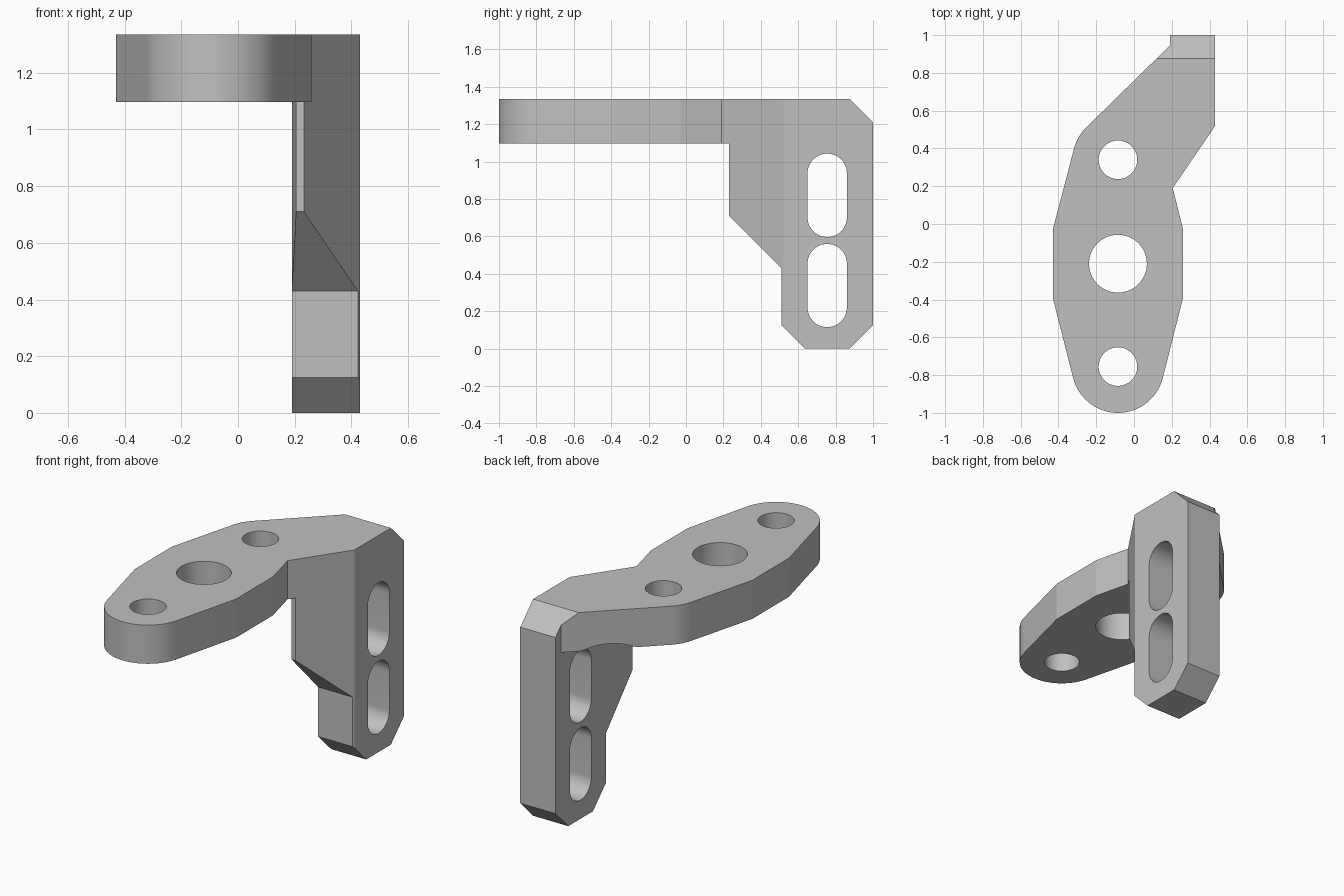
import bpy, bmesh, math
from mathutils import Vector

cube = bpy.data.objects.get("Cube")
if cube:
    bpy.data.objects.remove(cube, do_unlink=True)

grey = bpy.data.materials.new("plain_grey")
grey.use_nodes = True
colour = (0.53, 0.53, 0.53, 1)
grey.diffuse_color = colour
grey.node_tree.nodes["Principled BSDF"].inputs["Base Color"].default_value = colour


def arc(cx, cy, r, start, end, steps):
    """Points on an arc, angles in degrees."""
    angles = [math.radians(start + (end - start) * i / steps) for i in range(steps + 1)]
    return [(cx + r * math.cos(a), cy + r * math.sin(a)) for a in angles]


def prism(name, outline, axis, low, high):
    """Extrude an outline along z (points are x, y) or x (points are y, z)."""
    bm = bmesh.new()
    place = (lambda p: (p[0], p[1], low)) if axis == "z" else (lambda p: (low, p[0], p[1]))
    base = bm.faces.new([bm.verts.new(place(p)) for p in outline])
    top = bmesh.ops.extrude_face_region(bm, geom=[base])["geom"]
    step = Vector((0, 0, high - low)) if axis == "z" else Vector((high - low, 0, 0))
    bmesh.ops.translate(bm, vec=step, verts=[v for v in top if isinstance(v, bmesh.types.BMVert)])
    bmesh.ops.recalc_face_normals(bm, faces=bm.faces)
    mesh = bpy.data.meshes.new(name)
    bm.to_mesh(mesh)
    bm.free()
    mesh.materials.append(grey)
    obj = bpy.data.objects.new(name, mesh)
    bpy.context.collection.objects.link(obj)
    return obj


TOP, UNDER = 1.335, 1.097      # plate heights
HOLE_X, BACK_Y, FRONT_Y = -0.085, 0.34, -0.755
SLOT_Y, SLOT_R = 0.755, 0.105

# Bracket blank: plan outline with rounded front end
plan = [(0.26, -0.39), (0.26, -0.03), (0.205, 0.19), (0.43, 0.52), (0.43, 1), (0.19, 1), (0.19, 0.945)]
plan += arc(HOLE_X, BACK_Y, 0.24, 137, 165, 6)
plan += [(-0.43, -0.03), (-0.43, -0.39)]
plan += arc(HOLE_X, FRONT_Y, 0.245, 195, 345, 30)
bracket = prism("bracket", plan, "z", 0, TOP)

cutters = []


def cut(name, outline, axis, low, high):
    cutters.append(prism(name, outline, axis, low, high))


# Space below the plate, leaving the leg and its gusset
cut("underside_cutter", [(-2, -2), (2, -2), (2, 0.23), (0.205, 0.23), (0.19, 0.51), (0.19, 2), (-2, 2)],
    "z", -1, UNDER)
# Gusset slope, leg front and lower front chamfer
cut("leg_front_cutter", [(0, 0.94), (0.51, 0.43), (0.51, 0.125), (0.76, -0.125), (0, -0.125)], "x", -1, 1)
# Rear chamfers
cut("lower_chamfer_cutter", [(0.775, -0.1), (1.1, -0.1), (1.1, 0.225)], "x", -1, 1)
cut("upper_chamfer_cutter", [(0.775, TOP + 0.1), (1.1, TOP + 0.1), (1.1, TOP - 0.225)], "x", -1, 1)
# Tool clearance beside the upper slot
cut("clearance_cutter", arc(SLOT_Y, 0.94, 0.19, 0, 354, 59), "x", -1, 0.189)
# Plate holes
for name, y, r in (("back", BACK_Y, 0.102), ("middle", -0.21, 0.153), ("front", FRONT_Y, 0.102)):
    cut(name + "_hole_cutter", arc(HOLE_X, y, r, 0, 354, 59), "z", 0.9, 2)
# Leg slots
for name, low, high in (("lower", 0.115, 0.56), ("upper", 0.597, 1.043)):
    slot = arc(SLOT_Y, high - SLOT_R, SLOT_R, 0, 180, 30) + arc(SLOT_Y, low + SLOT_R, SLOT_R, 180, 360, 30)
    cut(name + "_slot_cutter", slot, "x", -1, 1)

# Apply the cuts, then remove the cutters
for c in cutters:
    mod = bracket.modifiers.new(c.name, "BOOLEAN")
    mod.operation = "DIFFERENCE"
    mod.solver = "EXACT"
    mod.object = c
bpy.context.view_layer.objects.active = bracket
bracket.select_set(True)
for c in cutters:
    bpy.ops.object.modifier_apply(modifier=c.name)
for c in cutters:
    bpy.data.objects.remove(c, do_unlink=True)

bpy.ops.object.shade_smooth_by_angle(angle=math.radians(12))
